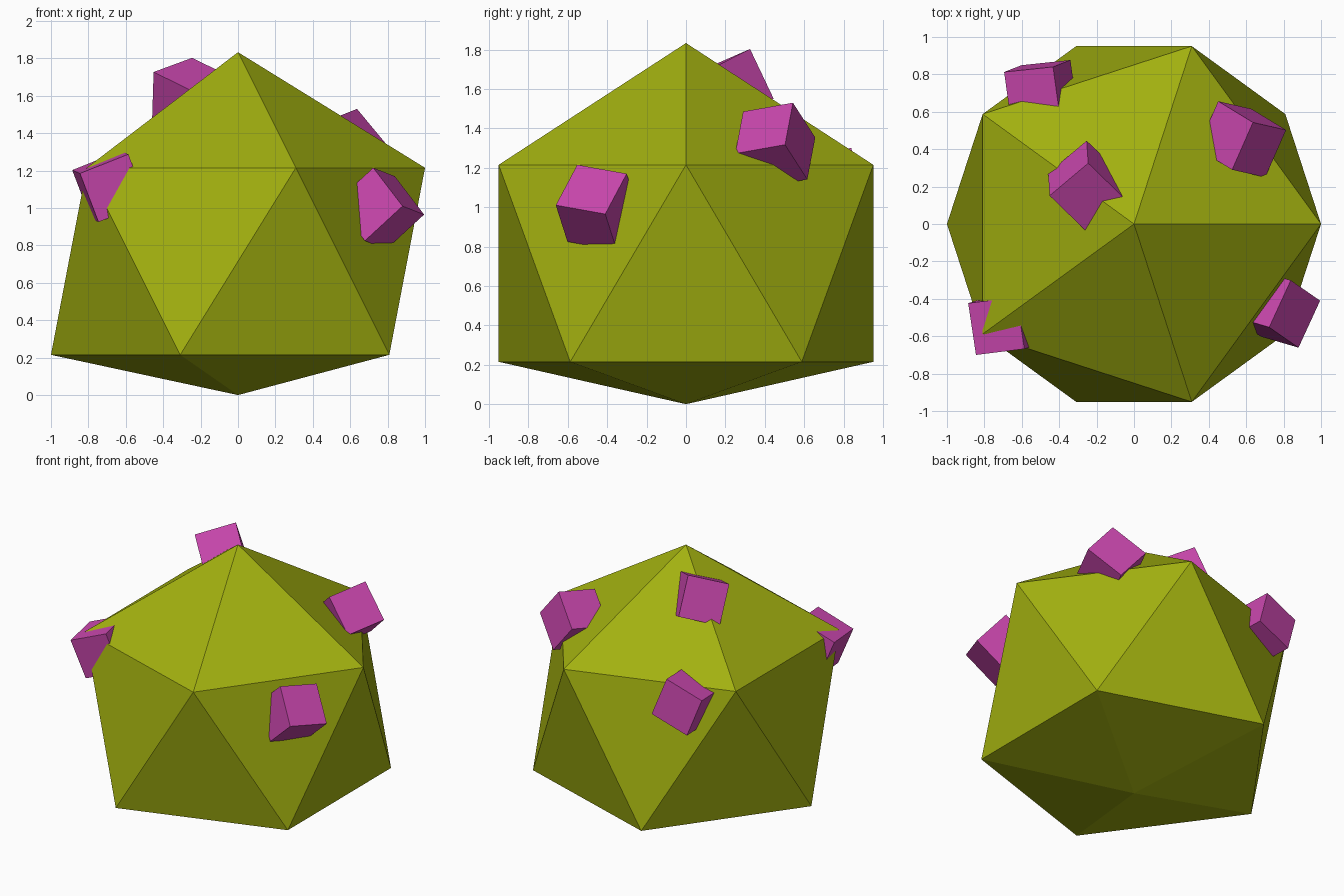
import bpy, bmesh
from mathutils import Vector, Matrix

old = bpy.data.objects.get("Cube")
if old:
    bpy.data.objects.remove(old, do_unlink=True)


def make_material(name, rgb):
    mat = bpy.data.materials.new(name)
    mat.use_nodes = True
    color = (*rgb, 1)
    mat.diffuse_color = color
    bsdf = next(n for n in mat.node_tree.nodes if n.type == 'BSDF_PRINCIPLED')
    bsdf.inputs["Base Color"].default_value = color
    return mat


def make_object(name, bm, mat):
    mesh = bpy.data.meshes.new(name)
    bm.to_mesh(mesh)
    bm.free()
    mesh.materials.append(mat)
    obj = bpy.data.objects.new(name, mesh)
    bpy.context.collection.objects.link(obj)
    return obj


olive = make_material("olive_green", (0.36, 0.435, 0.005))
magenta = make_material("magenta", (0.58, 0.062, 0.415))

# Body: twenty-sided boulder with its lowest point pushed up flat
RADIUS = 1.118
CENTRE = Vector((0, 0, 0.715))
bm = bmesh.new()
bmesh.ops.create_icosphere(bm, subdivisions=1, radius=RADIUS,
                           matrix=Matrix.Translation(CENTRE))
min(bm.verts, key=lambda v: v.co.z).co.z = 0
make_object("boulder_body", bm, olive)

# Crystal cubes half sunk into the body
SIZE = 0.28


def crystal(name, corner, along, across):
    """Cube set by an outer corner and the corners at the ends of two edges."""
    corner = Vector(corner)
    u = (Vector(along) - corner).normalized()
    v = Vector(across) - corner
    v = (v - u * v.dot(u)).normalized()
    w = u.cross(v)
    if w.dot(CENTRE - corner) < 0:
        u, v, w = v, u, -w
    place = Matrix((u, v, w)).transposed().to_4x4()
    place.translation = corner + (u + v + w) * SIZE / 2
    cube = bmesh.new()
    bmesh.ops.create_cube(cube, size=SIZE, matrix=place)
    make_object(name, cube, magenta)


crystal("crystal_front_left", (0.995, -0.41, 0.965),
        (0.88, -0.66, 1.01), (0.84, -0.295, 1.17))
crystal("crystal_back_left", (0.636, 0.543, 1.53),
        (0.524, 0.289, 1.485), (0.807, 0.508, 1.327))
crystal("crystal_back_right", (-0.433, 0.84, 1.30),
        (-0.69, 0.813, 1.205), (-0.332, 0.877, 1.045))
crystal("crystal_top", (-0.245, 0.325, 1.803),
        (-0.435, 0.165, 1.733), (-0.257, 0.438, 1.556))
crystal("crystal_front_right", (-0.845, -0.70, 1.185),
        (-0.887, -0.42, 1.203), (-0.567, -0.668, 1.295))
